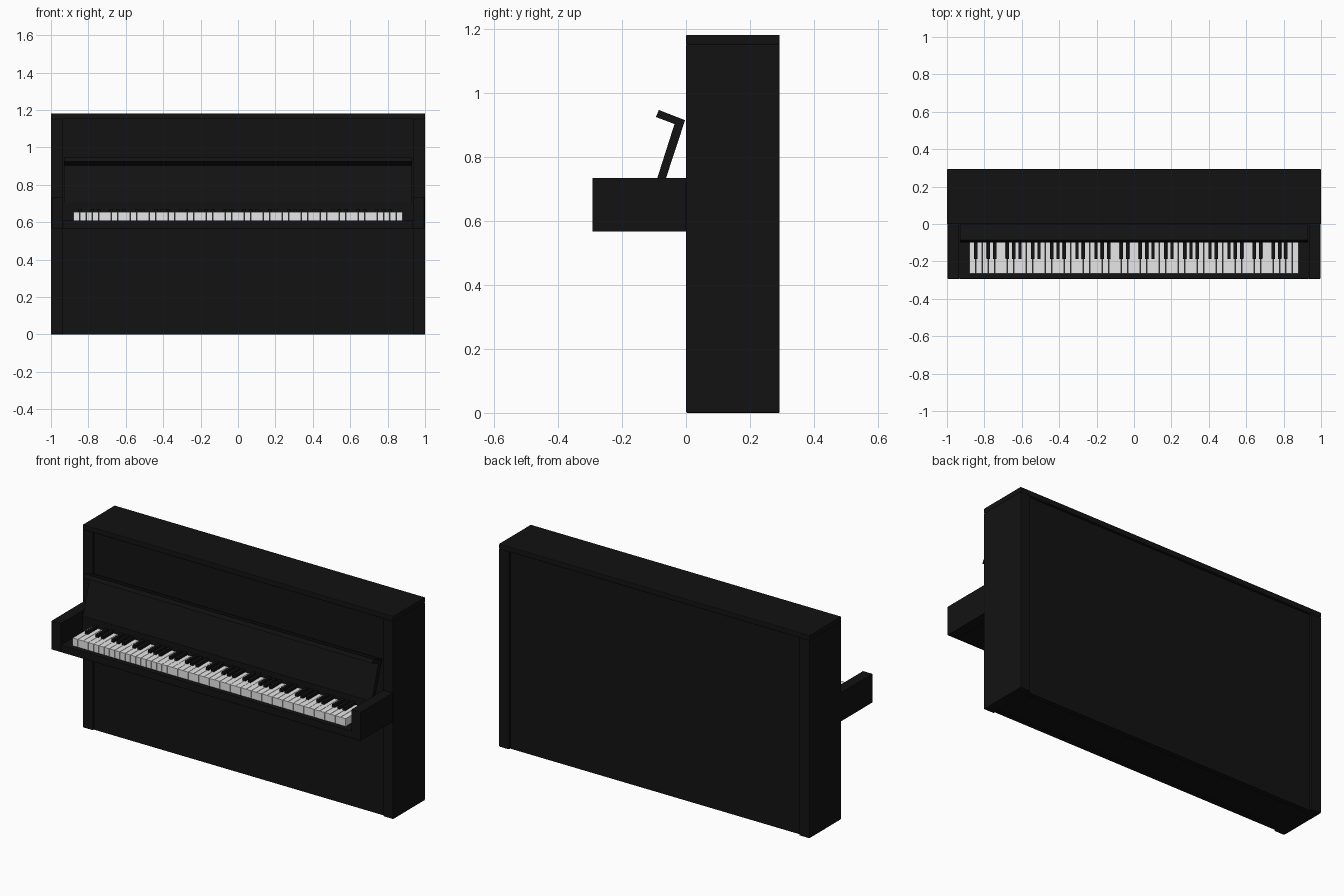
import bpy, bmesh

cube = bpy.data.objects.get("Cube")
if cube:
    bpy.data.objects.remove(cube, do_unlink=True)


def material(name, rgb):
    m = bpy.data.materials.new(name)
    m.use_nodes = True
    m.diffuse_color = (*rgb, 1)
    m.node_tree.nodes["Principled BSDF"].inputs["Base Color"].default_value = (*rgb, 1)
    return m


BLACK = material("black lacquer", (0.006, 0.006, 0.006))
WHITE = material("ivory white", (0.8, 0.8, 0.8))


def add_box(bm, x, y, z):
    """Box between the (low, high) pairs x, y and z."""
    verts = bmesh.ops.create_cube(bm, size=1)["verts"]
    for v in verts:
        v.co = [lo + (c + 0.5) * (hi - lo) for c, (lo, hi) in zip(v.co, (x, y, z))]


def finish(bm, name, mat, bevel=0):
    mesh = bpy.data.meshes.new(name)
    bmesh.ops.recalc_face_normals(bm, faces=bm.faces)
    bm.to_mesh(mesh)
    bm.free()
    mesh.materials.append(mat)
    ob = bpy.data.objects.new(name, mesh)
    bpy.context.collection.objects.link(ob)
    if bevel:
        mod = ob.modifiers.new("Bevel", "BEVEL")
        mod.width = bevel
        mod.segments = 2
    return ob


def box(name, x, y, z, mat=BLACK, bevel=0):
    bm = bmesh.new()
    add_box(bm, x, y, z)
    return finish(bm, name, mat, bevel)


FRONT, BACK, INNER = -0.293, 0.293, 0.935

# Case: sides, lid, recessed panels and rails
for side, s in (("right", -1), ("left", 1)):
    span = sorted((s * INNER, s))
    box(side + "_side", span, (0, BACK), (0, 1.153), bevel=0.004)
    arm = sorted((s * INNER, s * 0.996))
    box(side + "_arm", arm, (FRONT, 0.01), (0.567, 0.735), bevel=0.002)
box("top_lid", (-1, 1), (0, BACK), (1.151, 1.182), bevel=0.004)
box("upper_front_panel", (-INNER, INNER), (0.012, 0.04), (0.6, 1.152))
box("lower_front_panel", (-INNER, INNER), (0.012, 0.04), (0, 0.6))
box("back_panel", (-INNER, INNER), (0.25, 0.278), (0, 1.152))
box("floor_panel", (-INNER, INNER), (0.012, 0.278), (0.005, 0.03))

# Keyboard shelf with the strip behind the keys
box("key_bed", (-INNER, INNER), (FRONT, 0.015), (0.567, 0.61), bevel=0.002)
box("key_back_strip", (-INNER, INNER), (-0.093, 0.015), (0.6, 0.705))

# Open fallboard: an L-shaped section stretched across the width
section = [(-0.099, 0.705), (-0.072, 0.705), (-0.003, 0.915),
           (-0.085, 0.947), (-0.094, 0.925), (-0.036, 0.903)]
bm = bmesh.new()
face = bm.faces.new([bm.verts.new((-0.93, y, z)) for y, z in section])
moved = bmesh.ops.extrude_face_region(bm, geom=[face])["geom"]
for v in moved:
    if isinstance(v, bmesh.types.BMVert):
        v.co.x = 0.93
# the closing cap is left behind by the extrusion only if the source is kept
bmesh.ops.holes_fill(bm, edges=bm.edges)
finish(bm, "fallboard", BLACK)

# Keys: 52 white ones from A to C, black ones after A, C, D, F and G
COUNT, HALF = 52, 0.88
pitch = 2 * HALF / COUNT
whites, blacks = bmesh.new(), bmesh.new()
for i in range(COUNT):
    x = -HALF + i * pitch
    add_box(whites, (x + 0.001, x + pitch - 0.001), (-0.265, -0.09), (0.609, 0.655))
    if "ABCDEFG"[i % 7] in "ACDFG" and i < COUNT - 1:
        mid = x + pitch
        add_box(blacks, (mid - 0.009, mid + 0.009), (-0.187, -0.09), (0.65, 0.672))
finish(whites, "white_keys", WHITE)
finish(blacks, "black_keys", BLACK, bevel=0.002)
